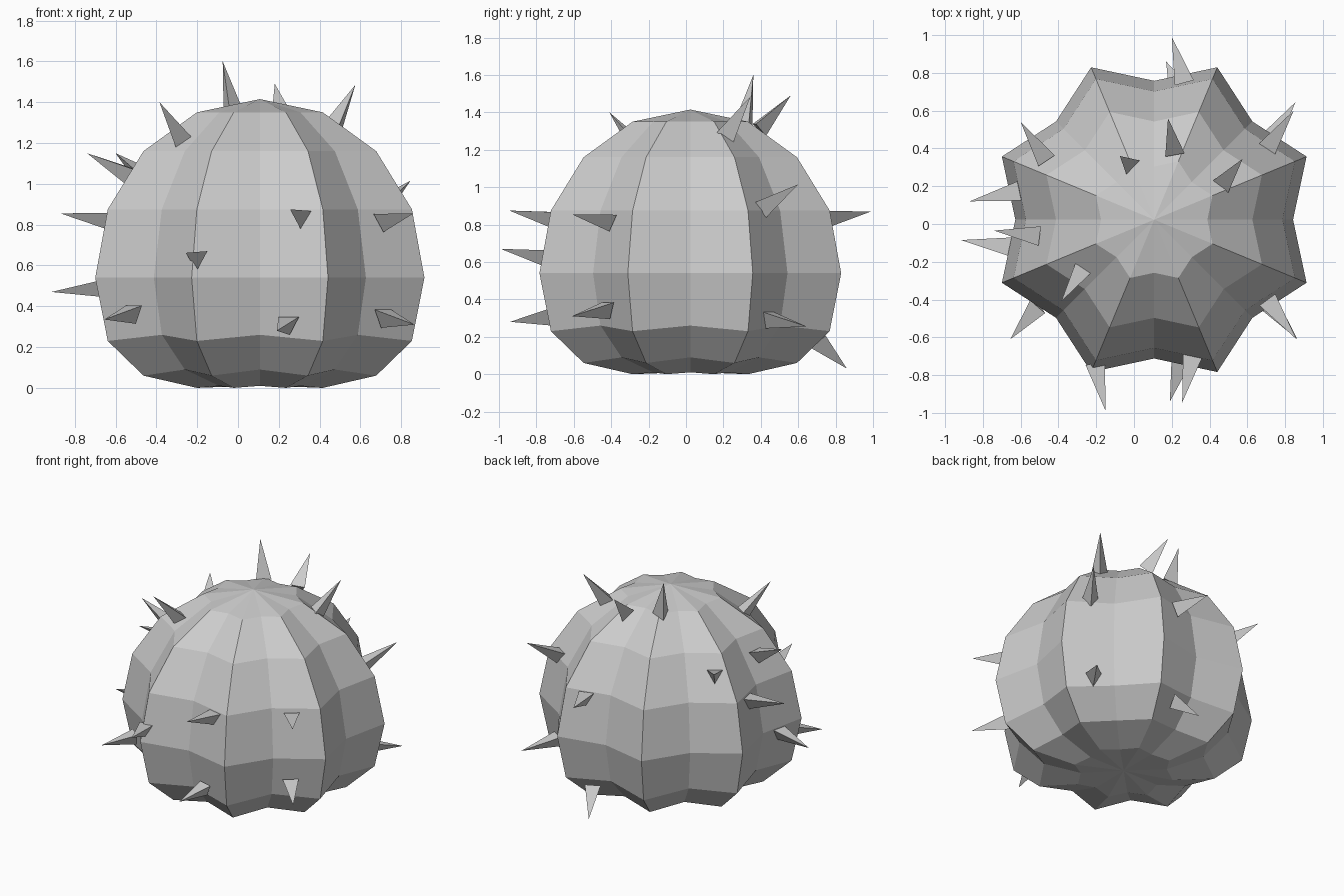
import bpy, bmesh, math
from mathutils import Vector

cube = bpy.data.objects.get("Cube")
if cube:
    bpy.data.objects.remove(cube, do_unlink=True)

grey = bpy.data.materials.new("plain grey")
grey.use_nodes = True
grey.diffuse_color = (0.6, 0.6, 0.6, 1)
grey.node_tree.nodes["Principled BSDF"].inputs["Base Color"].default_value = (0.6, 0.6, 0.6, 1)


def make_object(name, bm):
    bmesh.ops.recalc_face_normals(bm, faces=bm.faces)
    mesh = bpy.data.meshes.new(name)
    bm.to_mesh(mesh)
    bm.free()
    mesh.materials.append(grey)
    obj = bpy.data.objects.new(name, mesh)
    bpy.context.collection.objects.link(obj)
    return obj


# Ribbed body: a 16-sided globe with every second meridian pulled in
SIDES = 16
CENTRE = Vector((0.107, 0.023, 0))
RADIUS = 0.873
GROOVE = 0.842
# (ridge height, groove height) of each ring, bottom to top
RINGS = [(0.0, 0.01), (0.06, 0.09), (0.23, 0.26), (0.54, 0.54),
         (0.875, 0.875), (1.16, 1.16), (1.35, 1.35)]

bm = bmesh.new()
rings = []
for i, heights in enumerate(RINGS, 1):
    r = RADIUS * math.sin(math.pi * i / (len(RINGS) + 1))
    ring = []
    for s in range(SIDES):
        a = math.tau * s / SIDES
        is_groove = s % 2 == 0
        rad = r * GROOVE if is_groove else r
        z = heights[1] if is_groove else heights[0]
        ring.append(bm.verts.new(CENTRE + Vector((rad * math.cos(a), rad * math.sin(a), z))))
    rings.append(ring)
bottom = bm.verts.new(CENTRE + Vector((0, 0, 0.012)))
top = bm.verts.new(CENTRE + Vector((0, 0, 1.415)))
for s in range(SIDES):
    n = (s + 1) % SIDES
    bm.faces.new((bottom, rings[0][n], rings[0][s]))
    bm.faces.new((top, rings[-1][s], rings[-1][n]))
    for low, high in zip(rings, rings[1:]):
        bm.faces.new((low[s], low[n], high[n], high[s]))
make_object("ribbed_body", bm)


# Thorns: three-sided spikes, one base corner pointing down
def thorn(name, base, tip, radius=0.06, sink=0.02):
    base, tip = Vector(base), Vector(tip)
    axis = (tip - base).normalized()
    down = Vector((0, 0, -1))
    down = (down - axis * down.dot(axis)).normalized()
    side = axis.cross(down)
    root = base - axis * sink
    bm = bmesh.new()
    corners = []
    for k in range(3):
        a = math.tau * k / 3
        corners.append(bm.verts.new(root + radius * (down * math.cos(a) + side * math.sin(a))))
    point = bm.verts.new(tip)
    bm.faces.new(corners)
    for k in range(3):
        bm.faces.new((corners[k], corners[(k + 1) % 3], point))
    make_object(name, bm)


# base centre and tip of each thorn
THORNS = {
    "crown_thorn": ((-0.03, 0.32, 1.36), (-0.075, 0.36, 1.60)),
    "crown_back_thorn": ((0.21, 0.40, 1.33), (0.18, 0.56, 1.49)),
    "crown_left_thorn": ((0.48, 0.225, 1.29), (0.575, 0.345, 1.485)),
    "crown_right_thorn": ((-0.28, -0.25, 1.21), (-0.385, -0.41, 1.40)),
    "right_upper_thorn": ((-0.53, -0.06, 1.05), (-0.74, -0.035, 1.15)),
    "back_right_thorn": ((-0.48, 0.36, 1.05), (-0.60, 0.54, 1.15)),
    "right_middle_thorn": ((-0.63, 0.17, 0.83), (-0.87, 0.12, 0.855)),
    "right_lower_thorn": ((-0.66, -0.12, 0.50), (-0.915, -0.085, 0.47)),
    "front_right_low_thorn": ((-0.52, -0.45, 0.37), (-0.655, -0.61, 0.335)),
    "front_middle_thorn": ((-0.20, -0.76, 0.635), (-0.15, -0.99, 0.67)),
    "front_upper_thorn": ((0.305, -0.72, 0.84), (0.255, -0.945, 0.875)),
    "front_low_thorn": ((0.245, -0.74, 0.315), (0.19, -0.94, 0.28)),
    "front_left_thorn": ((0.72, -0.42, 0.825), (0.86, -0.61, 0.855)),
    "front_left_low_thorn": ((0.72, -0.43, 0.35), (0.865, -0.61, 0.31)),
    "back_left_thorn": ((0.72, 0.42, 0.90), (0.845, 0.60, 1.015)),
    "back_left_low_thorn": ((0.72, 0.45, 0.30), (0.855, 0.645, 0.255)),
    "back_thorn": ((0.26, 0.77, 0.845), (0.20, 0.99, 0.87)),
    "back_low_thorn": ((0.235, 0.72, 0.17), (0.17, 0.86, 0.03)),
}
for name, (base, tip) in THORNS.items():
    thorn(name, base, tip)
